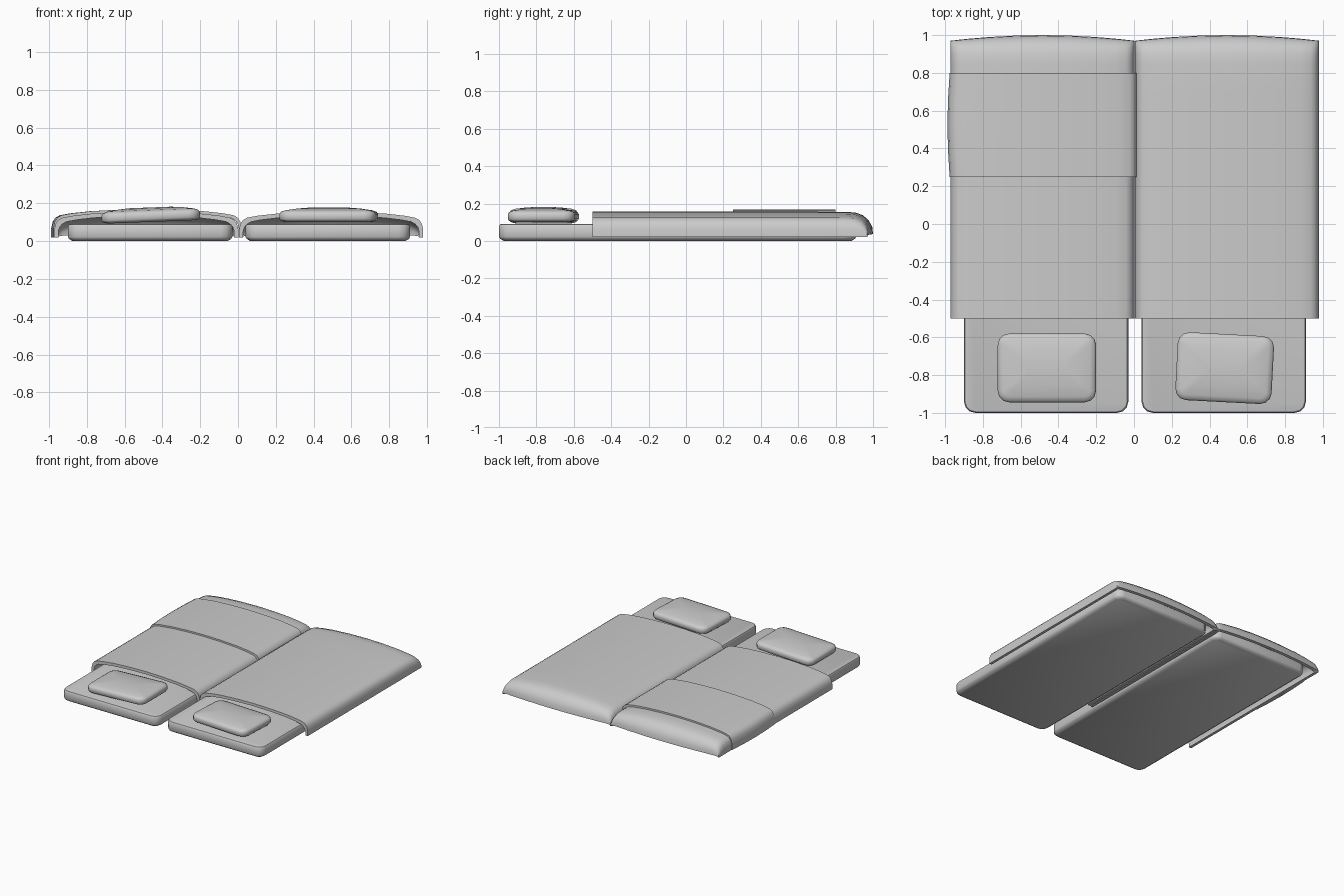
import bpy, bmesh, math
from mathutils import Matrix

if "Cube" in bpy.data.objects:
    bpy.data.objects.remove(bpy.data.objects["Cube"])


def finish(bm, name, angle=40):
    bmesh.ops.recalc_face_normals(bm, faces=bm.faces)
    me = bpy.data.meshes.new(name)
    bm.to_mesh(me)
    bm.free()
    ob = bpy.data.objects.new(name, me)
    bpy.context.collection.objects.link(ob)
    bpy.ops.object.select_all(action='DESELECT')
    ob.select_set(True)
    bpy.context.view_layer.objects.active = ob
    bpy.ops.object.shade_smooth_by_angle(angle=math.radians(angle))
    return ob


def rounded_slab(name, hx, hy, r, layers, matrix):
    """Rounded-rectangle cushion lofted through (inset, z) layers."""
    bm = bmesh.new()
    rings = []
    for inset, z in layers:
        rad = max(r - inset, 0.02)
        ring = []
        for i, (sx, sy) in enumerate([(1, 1), (-1, 1), (-1, -1), (1, -1)]):
            for k in range(4):
                a = math.radians(90 * i + 30 * k)
                ring.append(bm.verts.new((sx * (hx - inset - rad) + rad * math.cos(a),
                                          sy * (hy - inset - rad) + rad * math.sin(a), z)))
        rings.append(ring)
    n = len(rings[0])
    for a, b in zip(rings, rings[1:]):
        for i in range(n):
            bm.faces.new((a[i], a[(i + 1) % n], b[(i + 1) % n], b[i]))
    bm.faces.new(rings[0])
    bm.faces.new(rings[-1])
    bm.transform(matrix)
    return finish(bm, name)


# half cross-section of a cover: (fraction of half width, height)
HALF = [(-1, .02), (-1, .06), (-.985, .092), (-.955, .112), (-.91, .124),
        (-.8, .134), (-.6, .145), (-.3, .153)]
SECTION = HALF + [(0, .156)] + [(-t, z) for t, z in reversed(HALF)]


def cover(name, cx, hw, rows, thick, lift=0, swell=0):
    """Arched cloth with thickness; rows are (y, height factor, back bulge)."""
    bm = bmesh.new()
    m, n = len(rows), len(SECTION)

    def sheet(d):
        grid = []
        for j, (y, k, bulge) in enumerate(rows):
            s = math.sin(math.pi * j / (m - 1)) * swell
            line = []
            for t, z in SECTION:
                zz = .02 + (z - .02) * k
                dz = d * min(1, (z - .02) / .09)
                w = hw - d + (s if t < 0 else 0)
                yy = y + bulge * (1 - t * t) - (d if k < 1 else 0)
                line.append(bm.verts.new((cx + t * w, yy, zz - dz * k + lift * min(1, (z - .02) / .09))))
            grid.append(line)
        return grid

    out, inn = sheet(0), sheet(thick)
    for g in (out, inn):
        for j in range(m - 1):
            for i in range(n - 1):
                bm.faces.new((g[j][i], g[j][i + 1], g[j + 1][i + 1], g[j + 1][i]))
    border = ([(0, i) for i in range(n)] + [(j, n - 1) for j in range(1, m)]
              + [(m - 1, i) for i in range(n - 2, -1, -1)] + [(j, 0) for j in range(m - 2, 0, -1)])
    for (a, b), (c, d) in zip(border, border[1:] + border[:1]):
        bm.faces.new((out[a][b], out[c][d], inn[c][d], inn[a][b]))
    return finish(bm, name)


MATTRESS = [(.025, 0), (.006, .012), (0, .022), (0, .078), (.006, .088), (.012, .09)]
PILLOW = [(.03, 0), (.008, .006), (0, .016), (0, .042), (.008, .054), (.03, .062),
          (.09, .071), (.15, .076)]
BLANKET_ROWS = [(-.5, 1, 0), (-.1, 1, 0), (.3, 1, 0), (.7, 1, 0), (.85, .999, 0), (.9, .97, .006),
                (.935, .86, .012), (.957, .66, .02), (.968, .4, .028), (.97, .12, .03)]

for side, cx, bx in (("left", -.465, -.485), ("right", .475, .4925)):
    # mattress and blanket
    rounded_slab("mattress_" + side, .435, .955, .06, MATTRESS,
                 Matrix.Translation((cx, -.045, 0)))
    cover("blanket_" + side, bx, .487, BLANKET_ROWS, .022)

# pillows, one tipped and one turned
rounded_slab("pillow_left", .26, .182, .06, PILLOW,
             Matrix.Translation((-.46, -.762, .102)) @ Matrix.Rotation(math.radians(-2.2), 4, 'Y'))
rounded_slab("pillow_right", .255, .18, .06, PILLOW,
             Matrix.Translation((.48, -.763, .101)) @ Matrix.Rotation(math.radians(-3), 4, 'Z'))

# folded throw across the left blanket
throw_rows = [(.25 + .55 * j / 4, 1, 0) for j in range(5)]
cover("throw", -.478, .498, throw_rows, .014, lift=.013, swell=.012)
